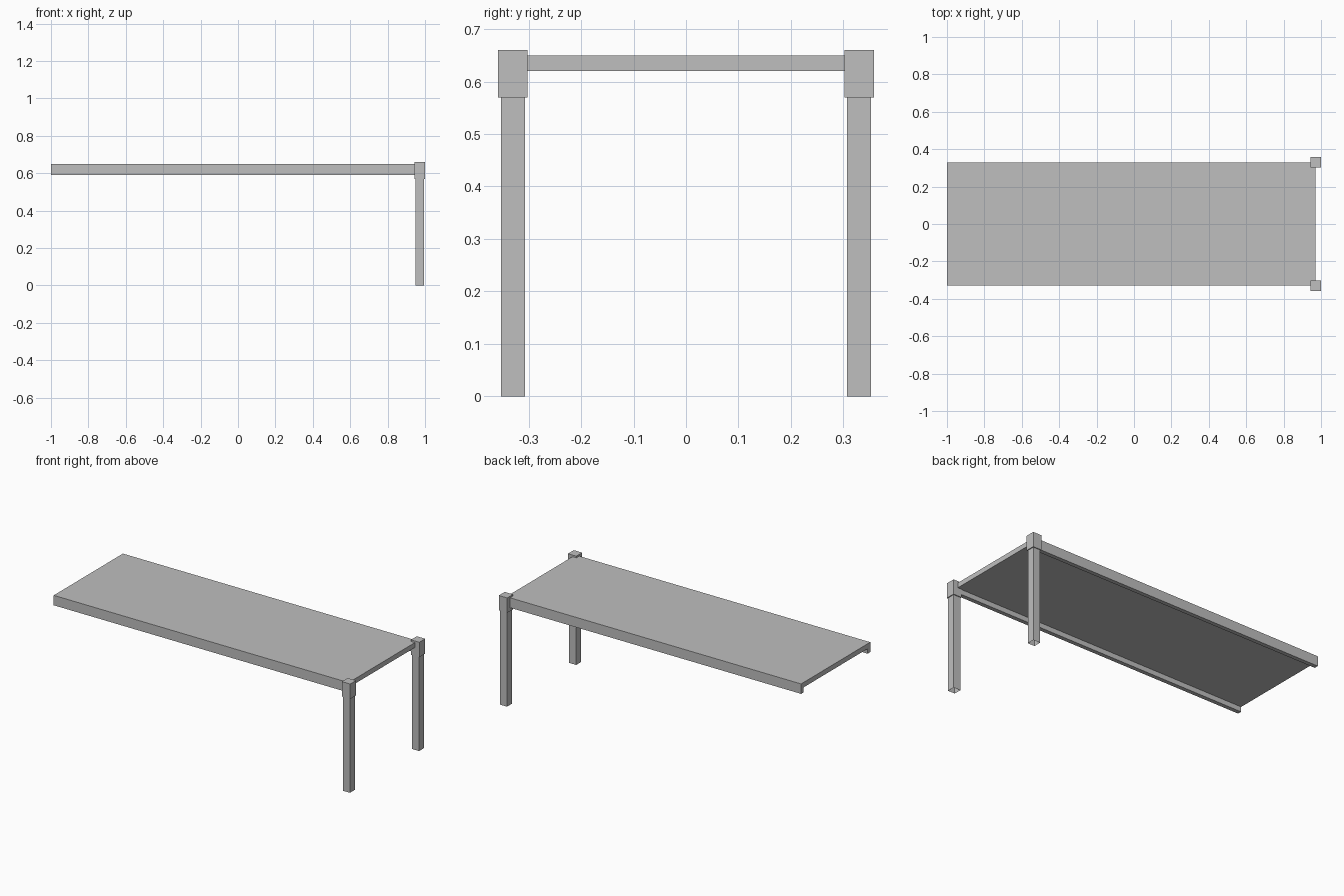
import bpy
import bmesh

if "Cube" in bpy.data.objects:
    bpy.data.objects.remove(bpy.data.objects["Cube"], do_unlink=True)

grey = bpy.data.materials.new("plain grey")
grey.use_nodes = True
colour = (0.52, 0.52, 0.52, 1)
grey.diffuse_color = colour
grey.node_tree.nodes["Principled BSDF"].inputs["Base Color"].default_value = colour


def add_part(name, bm):
    mesh = bpy.data.meshes.new(name)
    bm.to_mesh(mesh)
    bm.free()
    mesh.materials.append(grey)
    obj = bpy.data.objects.new(name, mesh)
    bpy.context.collection.objects.link(obj)


def add_post(name, x, y, width, bottom, top, open_bottom=False):
    bm = bmesh.new()
    bmesh.ops.create_cube(bm, size=1)
    bmesh.ops.scale(bm, vec=(width, width, top - bottom), verts=bm.verts)
    bmesh.ops.translate(bm, vec=(x, y, (top + bottom) / 2), verts=bm.verts)
    if open_bottom:
        bm.normal_update()
        base = [f for f in bm.faces if f.normal.z < -0.9]
        bmesh.ops.delete(bm, geom=base, context='FACES_ONLY')
    add_part(name, bm)


# Table top: a slab with a thin lip under each long edge, extruded lengthwise
half, lip = 0.33, 0.025
profile = [(-half, 0.59), (-half + lip, 0.59), (-half + lip, 0.62),
           (half - lip, 0.62), (half - lip, 0.59), (half, 0.59),
           (half, 0.65), (-half, 0.65)]
bm = bmesh.new()
end = bm.faces.new([bm.verts.new((-1, y, z)) for y, z in profile])
side = bmesh.ops.extrude_face_region(bm, geom=[end], use_keep_orig=True)
moved = [v for v in side["geom"] if isinstance(v, bmesh.types.BMVert)]
bmesh.ops.translate(bm, vec=(1.97, 0, 0), verts=moved)
bmesh.ops.recalc_face_normals(bm, faces=bm.faces)
add_part("table_top", bm)

# Two legs at one end, open underneath, each with a wider corner block
for label, y in (("front", -half), ("back", half)):
    add_post(label + "_leg", 0.972, y, 0.046, 0, 0.6, open_bottom=True)
    add_post(label + "_corner_block", 0.972, y, 0.056, 0.57, 0.66)
